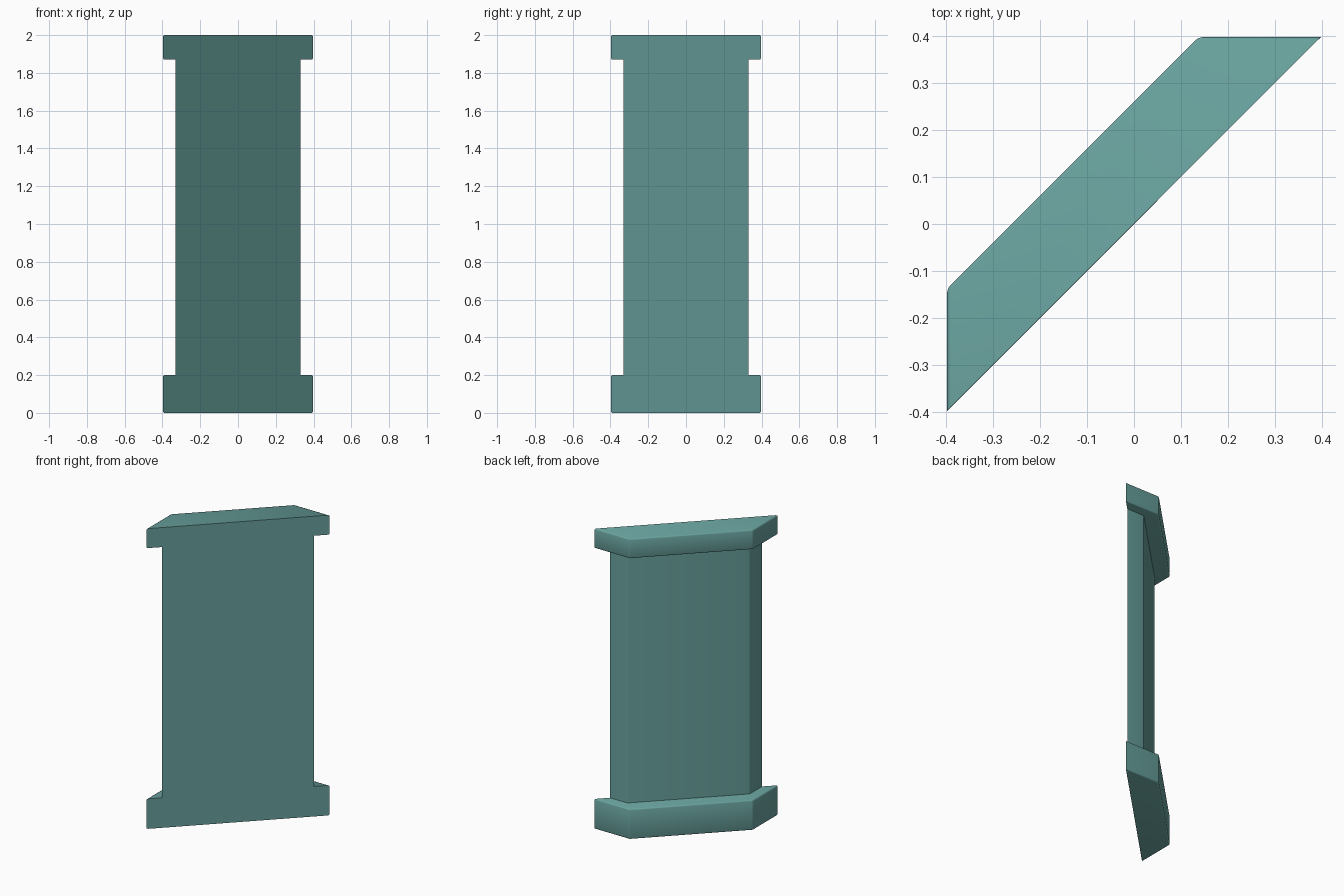
import bpy, bmesh

if "Cube" in bpy.data.objects:
    bpy.data.objects.remove(bpy.data.objects["Cube"])

teal = bpy.data.materials.new("muted teal")
teal.diffuse_color = (0.14, 0.36, 0.34, 1)
teal.use_nodes = True
teal.node_tree.nodes["Principled BSDF"].inputs["Base Color"].default_value = teal.diffuse_color


def half_prism(name, half, flank, z0, z1, bevel_rims):
    """Diagonal half-octagon prism with its flat front on the line y = x."""
    outline = [(-half, -half), (half, half),
               (half - flank, half), (-half, flank - half)]
    bm = bmesh.new()
    base = bm.faces.new([bm.verts.new((x, y, z0)) for x, y in outline])
    top = bmesh.ops.extrude_face_region(bm, geom=[base])["geom"]
    bmesh.ops.translate(bm, vec=(0, 0, z1 - z0),
                        verts=[v for v in top if isinstance(v, bmesh.types.BMVert)])
    bmesh.ops.recalc_face_normals(bm, faces=bm.faces)

    # soften the rear edges, keeping the flat front crisp
    def wanted(e):
        a, b = (v.co for v in e.verts)
        on_front = all(abs(p.x - p.y) < 1e-4 for p in (a, b))
        upright = abs(a.z - b.z) > 1e-4
        return not on_front and (upright or bevel_rims)

    bmesh.ops.bevel(bm, geom=[e for e in bm.edges if wanted(e)], offset=0.008,
                    segments=2, profile=0.5, affect='EDGES')
    me = bpy.data.meshes.new(name)
    bm.to_mesh(me)
    bm.free()
    me.materials.append(teal)
    ob = bpy.data.objects.new(name, me)
    bpy.context.collection.objects.link(ob)
    bpy.ops.object.select_all(action='DESELECT')
    ob.select_set(True)
    bpy.context.view_layer.objects.active = ob
    bpy.ops.object.shade_smooth_by_angle(angle=0.87)


# base plinth, shaft and capital of the corner pilaster
half_prism("base", 0.397, 0.26, 0.0, 0.2, True)
half_prism("shaft", 0.33, 0.13, 0.2, 1.87, False)
half_prism("capital", 0.397, 0.26, 1.87, 2.0, True)
